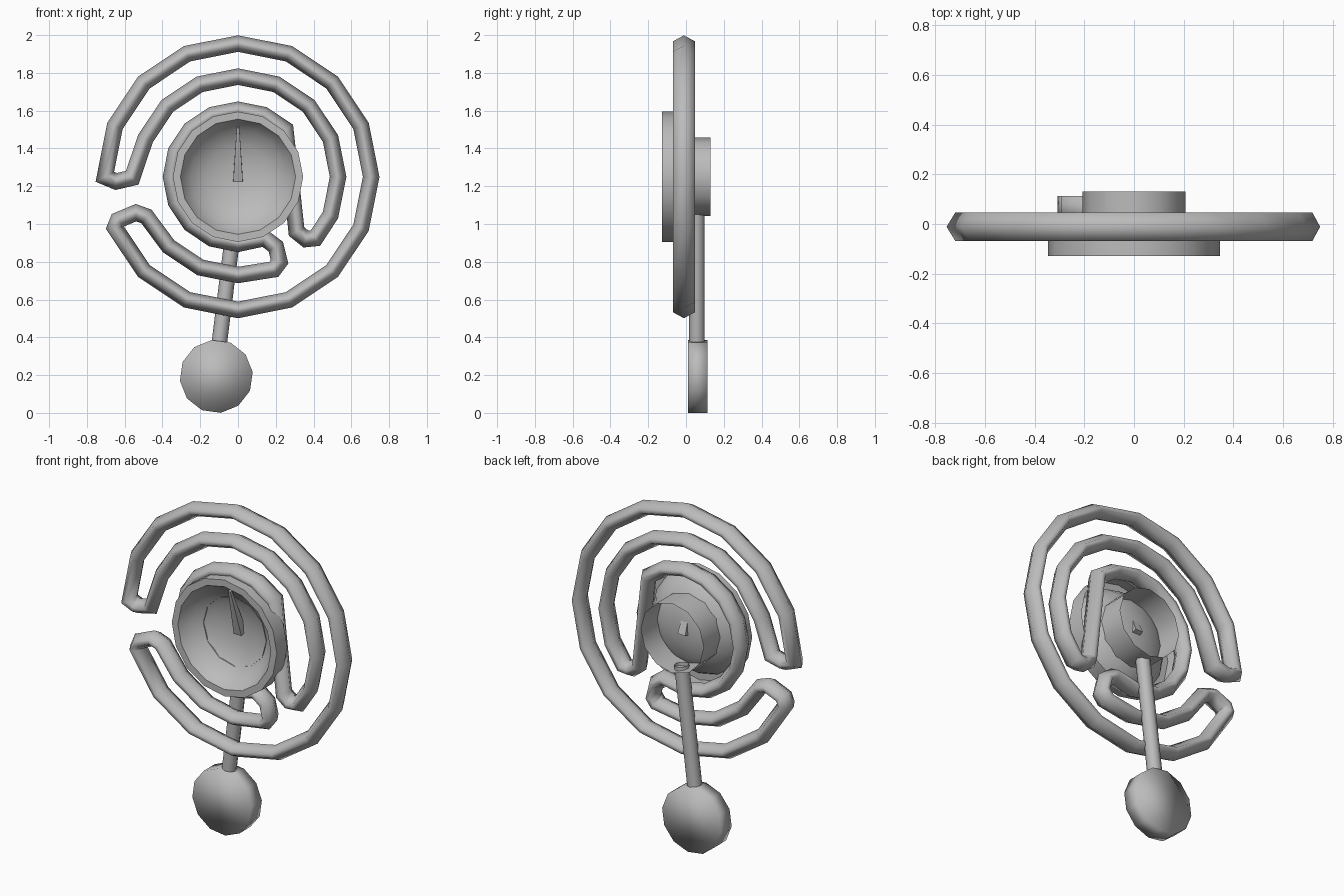
import bpy, bmesh, math
from mathutils import Vector, Matrix

cube = bpy.data.objects.get("Cube")
if cube:
    bpy.data.objects.remove(cube)

grey = bpy.data.materials.new("plain grey")
grey.use_nodes = True
grey.diffuse_color = (0.5, 0.5, 0.5, 1)
grey.node_tree.nodes["Principled BSDF"].inputs["Base Color"].default_value = (0.5, 0.5, 0.5, 1)

CENTRE = Vector((0, 0, 1.25))


def finish(name, bm, angle=180):
    bmesh.ops.recalc_face_normals(bm, faces=bm.faces)
    mesh = bpy.data.meshes.new(name)
    bm.to_mesh(mesh)
    bm.free()
    mesh.materials.append(grey)
    obj = bpy.data.objects.new(name, mesh)
    bpy.context.collection.objects.link(obj)
    bpy.ops.object.select_all(action='DESELECT')
    obj.select_set(True)
    bpy.context.view_layer.objects.active = obj
    bpy.ops.object.shade_smooth_by_angle(angle=math.radians(angle))
    return obj


def lathe(name, profile, sides, angle):
    """Turn a (radius, y) profile around the clock's axis."""
    bm = bmesh.new()
    verts = [bm.verts.new(CENTRE + Vector((r, y, 0))) for r, y in profile]
    edges = [bm.edges.new(pair) for pair in zip(verts, verts[1:])]
    bmesh.ops.spin(bm, geom=verts + edges, cent=CENTRE, axis=(0, 1, 0),
                   angle=math.tau, steps=sides, use_duplicate=False)
    bmesh.ops.remove_doubles(bm, verts=bm.verts, dist=0.0005)
    return finish(name, bm, angle)


def cylinder(name, start, end, r1, r2, sides, caps=True, angle=180, spin=0):
    start, end = Vector(start), Vector(end)
    axis = end - start
    bm = bmesh.new()
    bmesh.ops.create_cone(bm, cap_ends=caps, segments=sides,
                          radius1=r1, radius2=r2, depth=axis.length)
    turn = axis.to_track_quat('Z', 'Y').to_matrix().to_4x4()
    place = Matrix.Translation((start + end) / 2)
    bmesh.ops.transform(bm, matrix=place @ turn @ Matrix.Rotation(spin, 4, 'Z'), verts=bm.verts)
    return finish(name, bm, angle)


# Winding tube: one closed path of arcs and short turns in the front plane
def arc(radius, first, last):
    step = 1 if last > first else -1
    return [(radius * math.cos(i * math.pi / 8), 1.25 + radius * math.sin(i * math.pi / 8))
            for i in range(first, last + step, step)]


path = arc(0.705, 8, -7)                          # outer ring, over the top
path += [(-0.635, 1.02), (-0.54, 1.06), (-0.485, 1.04)]
path += arc(0.52, -6, -4) + [(0.19, 0.76), (0.22, 0.8), (0.2, 0.88)]
path += [(0.14, 0.925)] + arc(0.355, -4, -14)     # inner ring
path += [(0.31, 0.96), (0.36, 0.92), (0.41, 0.925)]
path += arc(0.53, -1, 7) + [(-0.56, 1.245), (-0.645, 1.225)]

bm = bmesh.new()
points = [Vector(p) for p in path]
section = [(0.043, 0), (0.012, 0.058), (-0.012, 0.058),
           (-0.043, 0), (-0.012, -0.058), (0.012, -0.058)]
rings = []
for i, p in enumerate(points):
    before = (p - points[i - 1]).normalized()
    after = (points[(i + 1) % len(points)] - p).normalized()
    along = (before + after).normalized()
    side = Vector((along.y, -along.x))
    mitre = 1 / max(0.75, along.dot(before))
    rings.append([bm.verts.new((p.x + side.x * w * mitre, y - 0.011, p.y + side.y * w * mitre))
                  for w, y in section])
for i, ring in enumerate(rings):
    prev = rings[i - 1]
    for j in range(len(section)):
        bm.faces.new((prev[j - 1], prev[j], ring[j], ring[j - 1]))
finish("winding_tube", bm)

# Dished face with its rim, and the open housing behind it
lathe("dished_face", [(0.345, -0.03), (0.345, -0.128), (0.305, -0.128), (0.29, -0.1),
                      (0.25, -0.05), (0.17, -0.005), (0.08, 0.015), (0, 0.02)], 16, 50)
lathe("back_housing", [(0.207, -0.03), (0.207, 0.13)], 12, 40)

# Hand lying in the dish
cylinder("hand", (0, 0.02, 1.23), (0, -0.075, 1.51), 0.036, 0.01, 4,
         angle=30, spin=math.pi / 4)

# Swinging rod and disc weight
cylinder("pendulum_rod", (-0.1, 0.058, 0.36), (-0.012, 0.058, 1.07), 0.041, 0.041, 8, caps=False)
cylinder("pendulum_weight", (-0.115, 0.113, 0.193), (-0.115, 0.011, 0.193), 0.194, 0.194, 12,
         spin=math.radians(7))
